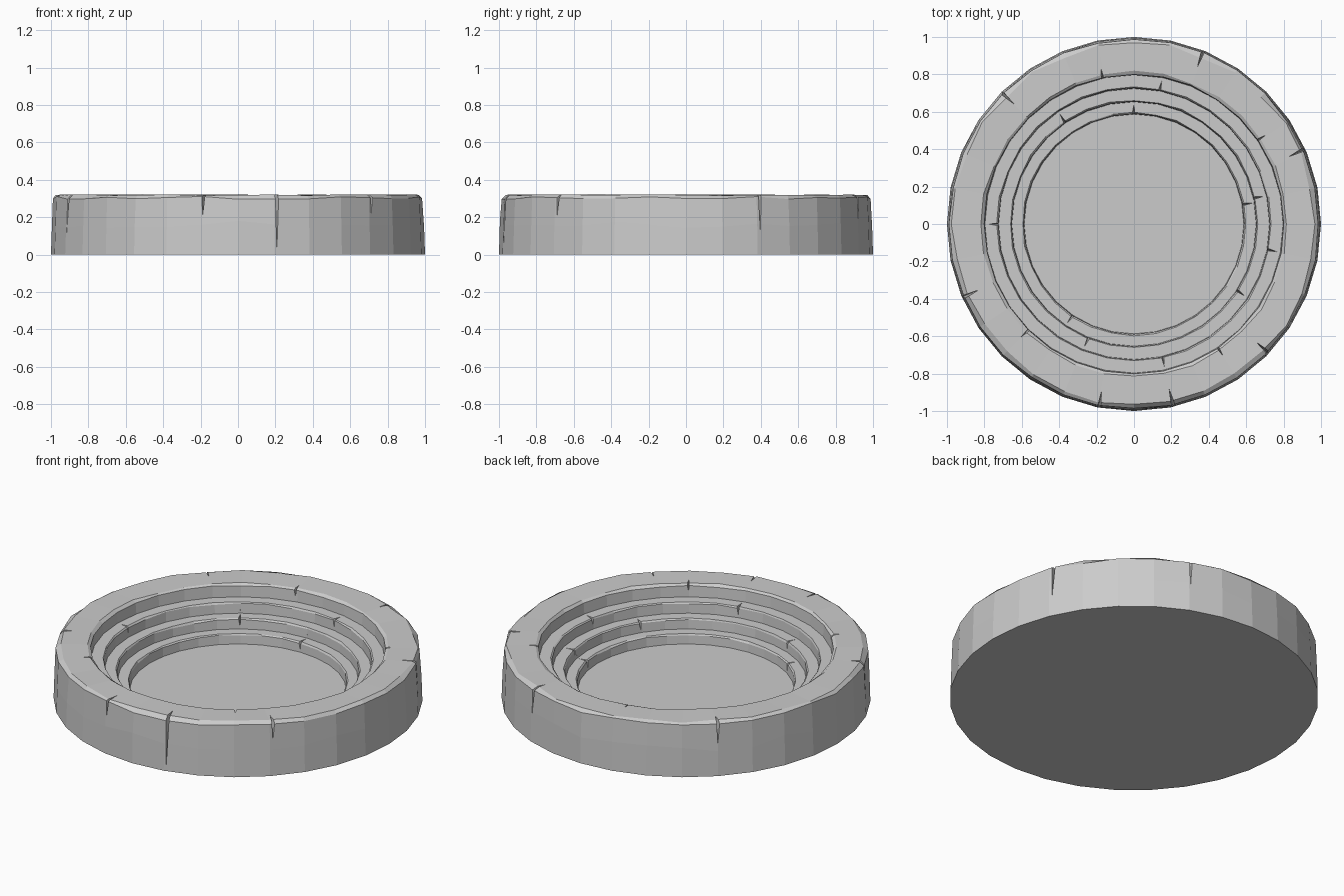
import bpy, bmesh, math, random
from mathutils import Vector

if "Cube" in bpy.data.objects:
    bpy.data.objects.remove(bpy.data.objects["Cube"])

random.seed(4)
SIDES = 32


def polar(r, a, z, t=0.0):
    # radius, angle, height, sideways offset
    return Vector((r * math.cos(a) - t * math.sin(a), r * math.sin(a) + t * math.cos(a), z))


def mesh_object(name, bm):
    bmesh.ops.recalc_face_normals(bm, faces=bm.faces)
    me = bpy.data.meshes.new(name)
    bm.to_mesh(me)
    bm.free()
    ob = bpy.data.objects.new(name, me)
    bpy.context.collection.objects.link(ob)
    return ob


# Profile: (radius, height, radius jitter, height jitter), outside to floor
profile = [(1.0, 0, 0, 0), (0.995, 0.16, 0, 0.02), (0.987, 0.304, 0.003, 0.008),
           (0.968, 0.319, 0.012, 0.003), (0.815, 0.318, 0.006, 0.003), (0.801, 0.307, 0.002, 0.004)]
steps = [(0.80, 0.242), (0.727, 0.178), (0.656, 0.117), (0.59, 0.058)]
for i, (r, z) in enumerate(steps):
    profile.append((r - 0.003, z, 0, 0))
    if i < 3:
        nr = steps[i + 1][0]
        profile += [(nr + 0.006, z, 0.003, 0), (nr, z - 0.008, 0.001, 0.004)]

# Stepped stone basin with chipped, faceted edges
bm = bmesh.new()
rings = []
for r, z, jr, jz in profile:
    rings.append([bm.verts.new(polar(r + random.uniform(-jr, jr), math.tau * k / SIDES,
                                     z + random.uniform(-jz, jz))) for k in range(SIDES)])
for a, b in zip(rings, rings[1:]):
    for k in range(SIDES):
        n = (k + 1) % SIDES
        bm.faces.new((a[k], a[n], b[n], b[k]))
bm.faces.new(rings[0])
bm.faces.new(rings[-1])
basin = mesh_object("stepped_stone_basin", bm)

# Wedge cutters for the cracks
cut = bmesh.new()


def crack(deg, r_edge, z_top, length, depth, inward):
    a = math.radians(deg)
    s = 1 if inward else -1          # direction in which the crack runs into stone
    w = 0.017
    tip = polar(r_edge - s * length, a, z_top + 0.02)
    left = polar(r_edge + s * 0.02, a, z_top + 0.02, w)
    right = polar(r_edge + s * 0.02, a, z_top + 0.02, -w * 0.4)
    low = polar(r_edge + s * 0.012, a, z_top - depth)
    vs = [cut.verts.new(p) for p in (tip, left, right, low)]
    for f in ((0, 1, 2), (0, 1, 3), (0, 2, 3), (1, 2, 3)):
        cut.faces.new([vs[i] for i in f])


# Outer rim cracks
for deg, depth in [(135, .14), (68, .16), (23.5, .2), (-44, .12), (-78, .3), (-101, .12), (-157, .22)]:
    crack(deg, 0.985, 0.32, 0.09, depth, True)
# Cracks on the rim and on each step edge
inner = [(0.80, 0.318, (102, 34, 225, -56)), (0.727, 0.242, (79, 180, -11, -78)),
         (0.656, 0.178, (124, 12, -33, -112)), (0.59, 0.117, (90, -124, 10))]
for r, z, angles in inner:
    for deg in angles:
        crack(deg, r, z, 0.075, 0.055, False)
cutter = mesh_object("crack_cutter", cut)
cutter.hide_render = True

mod = basin.modifiers.new("cracks", 'BOOLEAN')
mod.operation = 'DIFFERENCE'
mod.solver = 'EXACT'
mod.object = cutter
bpy.context.view_layer.objects.active = basin
basin.select_set(True)
bpy.ops.object.modifier_apply(modifier=mod.name)
bpy.data.objects.remove(cutter)
